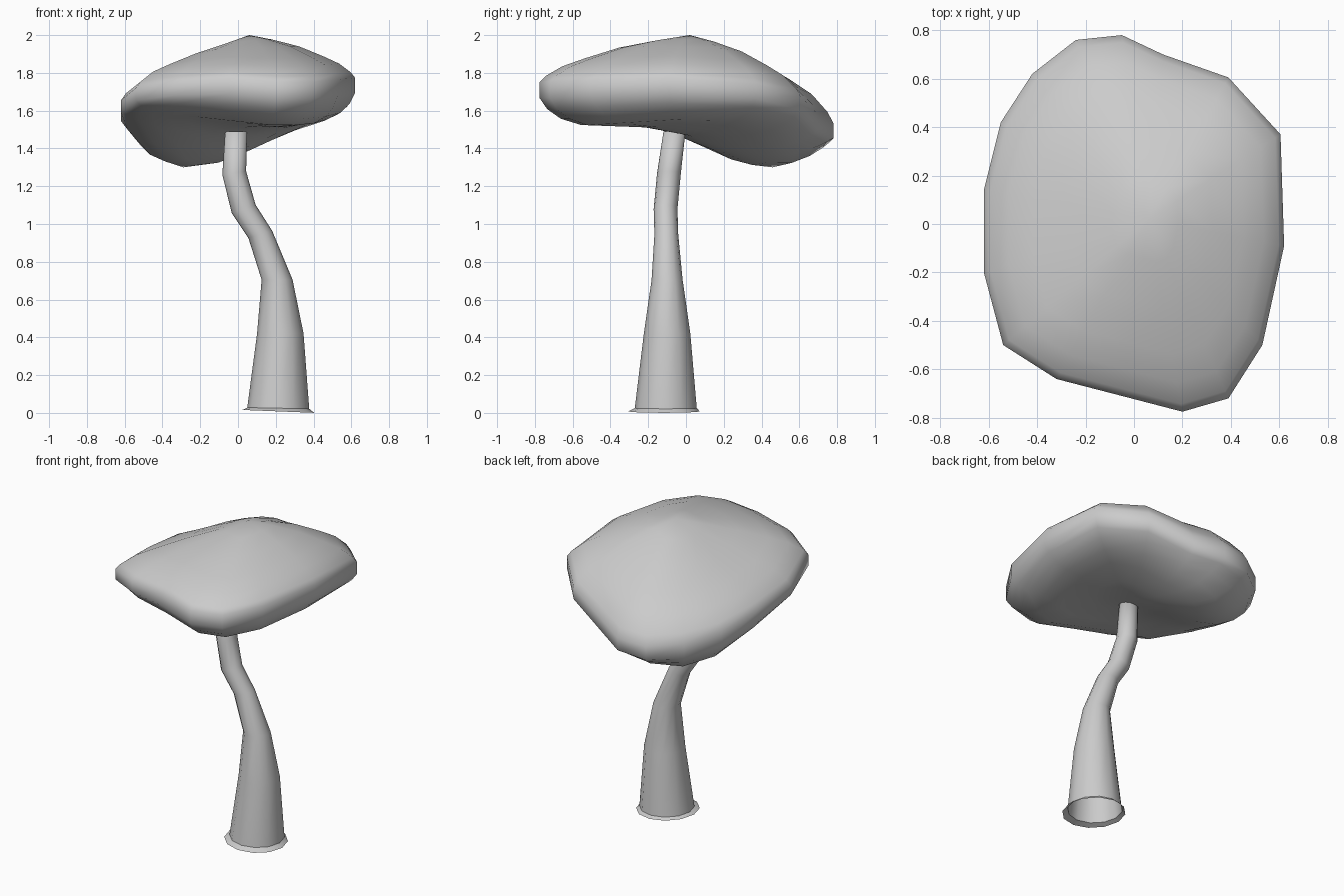
import bpy, bmesh, math

default = bpy.data.objects.get("Cube")
if default:
    bpy.data.objects.remove(default, do_unlink=True)

grey = bpy.data.materials.new("plain_grey")
grey.use_nodes = True
colour = (0.6, 0.6, 0.6, 1)
grey.diffuse_color = colour
grey.node_tree.nodes["Principled BSDF"].inputs["Base Color"].default_value = colour


def loft(name, rings, start=None, end=None):
    """Skin a list of closed rings, with optional pole points at either end."""
    bm = bmesh.new()
    loops = [[bm.verts.new(p) for p in ring] for ring in rings]
    n = len(loops[0])
    for a, b in zip(loops, loops[1:]):
        for i in range(n):
            j = (i + 1) % n
            bm.faces.new((a[i], a[j], b[j], b[i]))
    for pole, ring in ((start, loops[0]), (end, loops[-1])):
        if pole:
            tip = bm.verts.new(pole)
            for i in range(n):
                bm.faces.new((ring[i], ring[(i + 1) % n], tip))
    bmesh.ops.recalc_face_normals(bm, faces=bm.faces)
    mesh = bpy.data.meshes.new(name)
    bm.to_mesh(mesh)
    bm.free()
    mesh.materials.append(grey)
    mesh.shade_smooth()
    obj = bpy.data.objects.new(name, mesh)
    bpy.context.collection.objects.link(obj)
    return obj


# Cap: an irregular wavy rim, shrunk ring by ring towards the crown and underside
rim = [(-.05, .78, 1.465), (-.24, .76, 1.45), (-.42, .62, 1.47), (-.55, .42, 1.515),
       (-.62, .14, 1.58), (-.62, -.2, 1.61), (-.54, -.5, 1.68), (-.32, -.64, 1.72),
       (-.05, -.71, 1.74), (.2, -.775, 1.715), (.39, -.72, 1.715), (.53, -.5, 1.73),
       (.62, -.09, 1.74), (.605, .37, 1.7), (.39, .605, 1.63), (.12, .7, 1.515)]
cx, cy = 0.06, 0.02


def mound(x, y, mx, my, sx, sy):
    return math.exp(-(x - mx) ** 2 / sx - (y - my) ** 2 / sy)


def underside(x, y):
    # Shallow sag at the front, deep drooping lobe at the back
    return 1.6 - .3 * mound(x, y, -.27, .45, .3, .28) - .075 * mound(x, y, .25, -.5, .15, .3)


def crown(x, y):
    # Slightly sunken on the right-hand side
    return 2 - .085 * mound(x, y, -.48, .12, .2, .2)


def cap_ring(scale, blend, surface):
    ring = []
    for ox, oy, oz in rim:
        x, y = cx + (ox - cx) * scale, cy + (oy - cy) * scale
        ring.append((x, y, oz + (surface(x, y) - oz) * blend))
    return ring


lower = [(.3, 1), (.55, 1), (.73, 1), (.86, .86), (.95, .6), (1, .28)]
upper = [(1, .13), (.96, .24), (.85, .42), (.7, .57), (.47, .78), (.22, .94)]
rings = [cap_ring(s, b, underside) for s, b in lower] + [cap_ring(s, b, crown) for s, b in upper]
loft("mushroom_cap", rings, (cx, cy, underside(cx, cy)), (cx, cy, 2))

# Stem: crooked tapering tube, open below, each station is x, y, z, radius, tilt
SIDES = 12
stations = [(.213, -.107, .025, .164, -.02), (.224, -.1, .42, .123, 0),
            (.207, -.1, .705, .082, 0), (.118, -.104, .945, .063, .3),
            (.03, -.108, 1.08, .063, .35), (-.02, -.09, 1.27, .063, .15),
            (-.01, -.061, 1.49, .058, 0)]


def stem_ring(x, y, z, radius, tilt):
    ring = []
    for i in range(SIDES):
        a = math.tau * i / SIDES
        dx, dy = radius * math.cos(a), radius * math.sin(a)
        ring.append((x + dx, y + dy, z + tilt * dx))
    return ring


loft("stem", [stem_ring(*s) for s in stations], end=(-.01, -.061, 1.49))

# Thin flared skirt around the foot of the stem
loft("stem_foot", [stem_ring(.213, -.107, .025, .164, -.02),
                   stem_ring(.213, -.117, .008, .19, -.04)])
